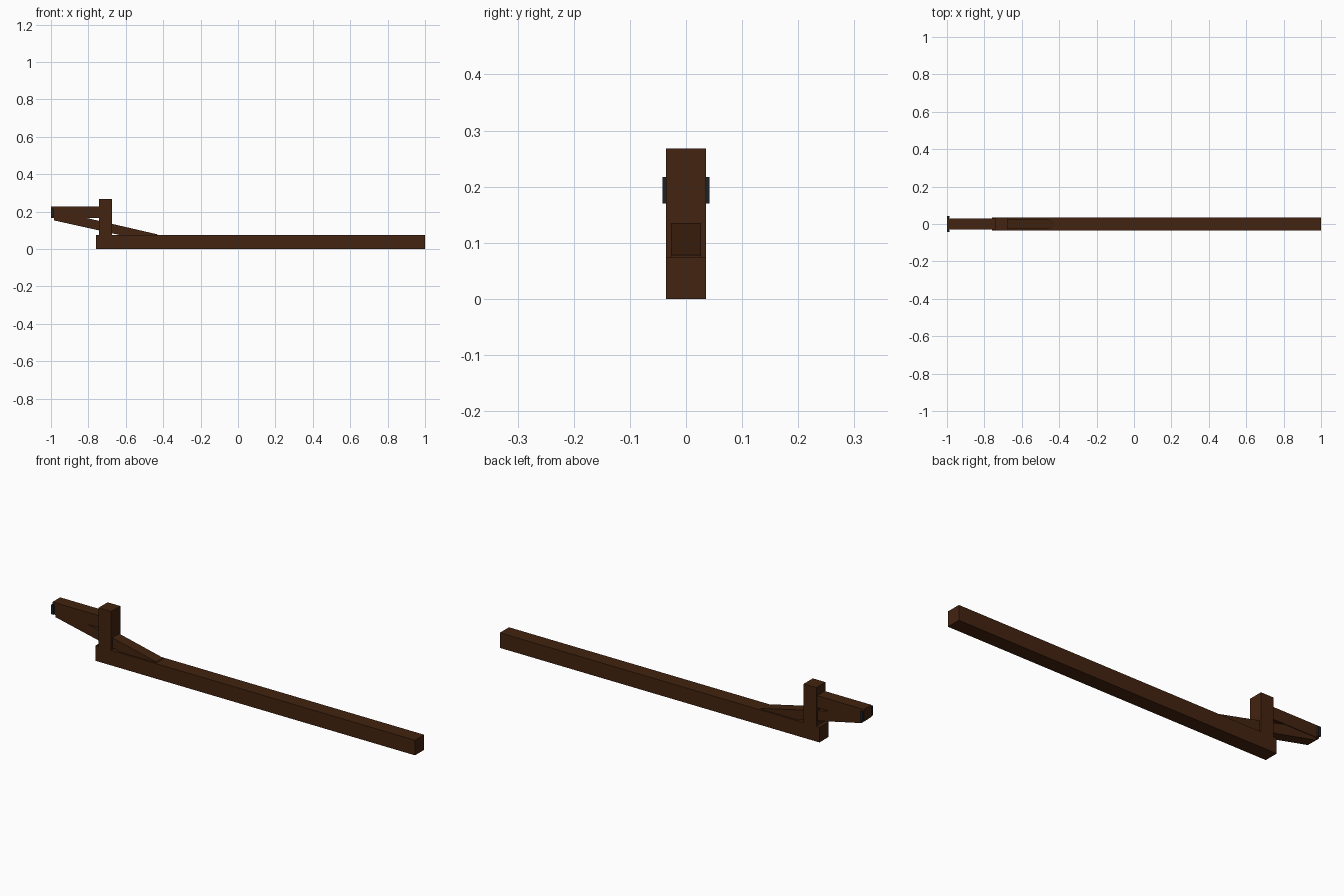
import bpy

cube = bpy.data.objects.get("Cube")
if cube:
    bpy.data.objects.remove(cube, do_unlink=True)


def material(name, color):
    mat = bpy.data.materials.new(name)
    mat.use_nodes = True
    mat.diffuse_color = color
    mat.node_tree.nodes["Principled BSDF"].inputs["Base Color"].default_value = color
    return mat


def extrude_profile(name, profile, y0, y1, mat):
    """Solid made by sweeping an x-z outline from y0 to y1."""
    n = len(profile)
    verts = [(x, y, z) for y in (y0, y1) for x, z in profile]
    faces = [tuple(range(n)), tuple(reversed(range(n, n * 2)))]
    faces += [(i, i + n, (i + 1) % n + n, (i + 1) % n) for i in range(n)]
    mesh = bpy.data.meshes.new(name)
    mesh.from_pydata(verts, [], faces)
    mesh.materials.append(mat)
    obj = bpy.data.objects.new(name, mesh)
    bpy.context.collection.objects.link(obj)
    return obj


def box(name, x0, x1, y0, y1, z0, z1, mat):
    return extrude_profile(name, [(x0, z0), (x1, z0), (x1, z1), (x0, z1)], y0, y1, mat)


wood = material("dark brown wood", (0.055, 0.017, 0.005, 1))
iron = material("dark iron", (0.012, 0.016, 0.021, 1))

# Long beam and the upright standing near its end
box("long_beam", -0.76, 1.0, -0.036, 0.036, 0.0, 0.075, wood)
box("upright_post", -0.743, -0.673, -0.036, 0.036, 0.07, 0.268, wood)

# Arm reaching out from the post
box("outer_arm", -1.0, -0.70, -0.03, 0.03, 0.166, 0.226, wood)

# Slanted brace through the post, from the beam up to the arm
extrude_profile("slanted_brace",
                [(-0.985, 0.153), (-0.43, 0.03), (-0.43, 0.078), (-0.985, 0.206)],
                -0.027, 0.027, wood)

# Metal plates on both sides of the arm tip
for side, label in ((1, "left"), (-1, "right")):
    y0, y1 = sorted((side * 0.033, side * 0.042))
    box(label + "_tip_plate", -1.0, -0.987, y0, y1, 0.17, 0.217, iron)
    y0, y1 = sorted((side * 0.029, side * 0.034))
    box(label + "_plate_backing", -0.999, -0.988, y0, y1, 0.172, 0.215, iron)
